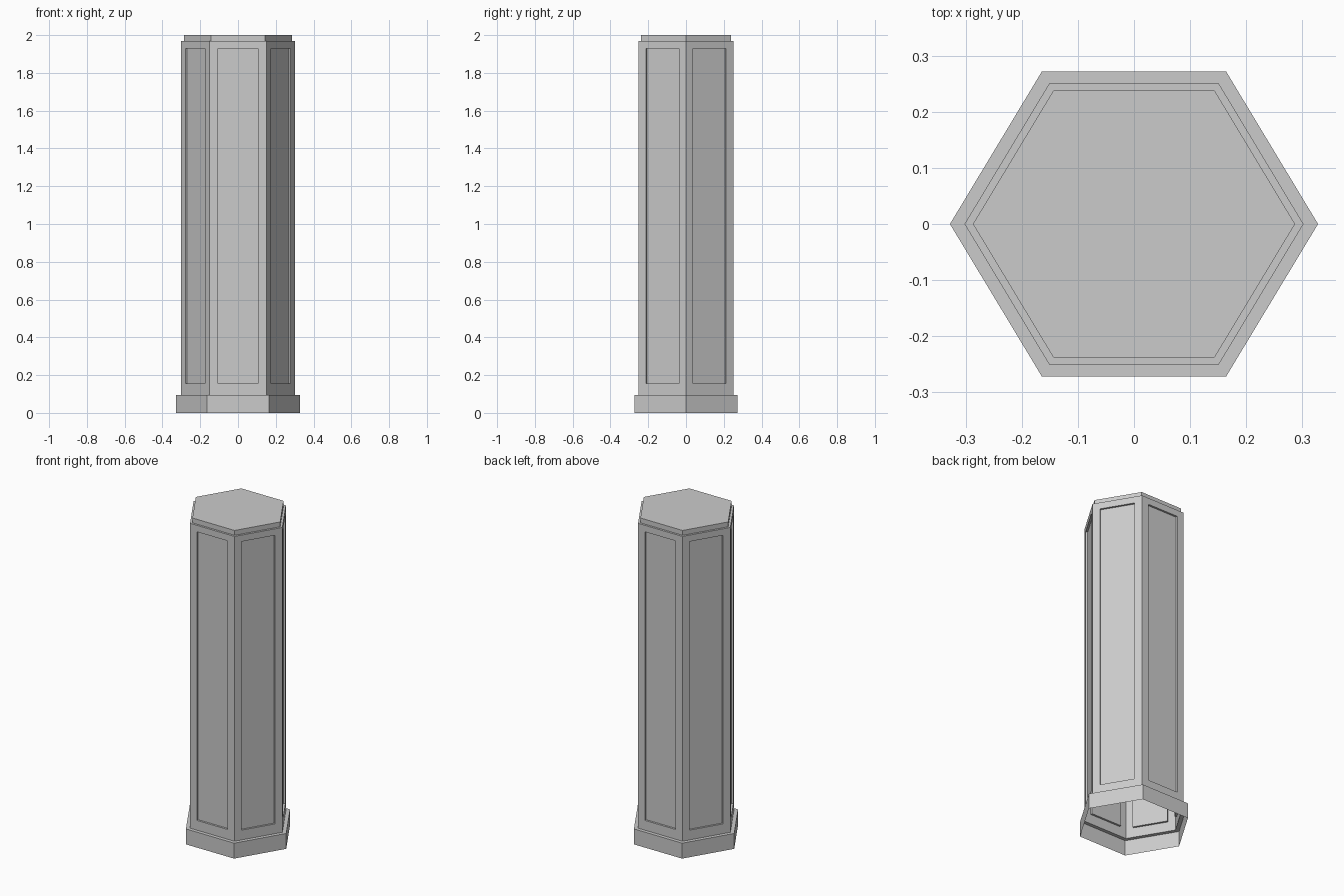
import bpy, bmesh, math
from mathutils import Vector

if "Cube" in bpy.data.objects:
    bpy.data.objects.remove(bpy.data.objects["Cube"])

SQUASH = 0.272 / 0.284      # hexagon is slightly narrower in y
MARGIN, DEPTH = 0.152, 0.012
PANEL_LOW, PANEL_HIGH = 0.155, 1.93

bm = bmesh.new()


def ring(radius, z):
    return [bm.verts.new((radius * math.cos(i * math.pi / 3),
                          radius * math.sin(i * math.pi / 3) * SQUASH, z))
            for i in range(6)]


def band(low, high):
    for i in range(6):
        j = (i + 1) % 6
        bm.faces.new((low[i], low[j], high[j], high[i]))


def frame(outer, inner):
    for i in range(4):
        j = (i + 1) % 4
        bm.faces.new((outer[i], outer[j], inner[j], inner[i]))


# One open-bottomed shell: plinth, shaft, cap
base_low, base_high = ring(0.328, 0), ring(0.328, 0.095)
body_low, body_high = ring(0.302, 0.095), ring(0.302, 1.97)
cap_low, cap_high = ring(0.287, 1.97), ring(0.287, 2.0)
for low, high in ((base_low, base_high), (base_high, body_low),
                  (body_high, cap_low), (cap_low, cap_high)):
    band(low, high)
bm.faces.new(cap_high)

# Shaft sides with recessed panels
for i in range(6):
    j = (i + 1) % 6
    outer = [body_low[i], body_low[j], body_high[j], body_high[i]]
    a, b = body_low[i].co, body_low[j].co
    along = b - a
    normal = Vector((along.y, -along.x, 0)).normalized()
    corners = []
    for t, z in ((MARGIN, PANEL_LOW), (1 - MARGIN, PANEL_LOW),
                 (1 - MARGIN, PANEL_HIGH), (MARGIN, PANEL_HIGH)):
        p = a + along * t
        corners.append(Vector((p.x, p.y, z)))
    rim = [bm.verts.new(c) for c in corners]
    floor = [bm.verts.new(c - normal * DEPTH) for c in corners]
    frame(outer, rim)
    frame(rim, floor)
    bm.faces.new(floor)

mesh = bpy.data.meshes.new("hexagonal_column")
bm.to_mesh(mesh)
bm.free()
column = bpy.data.objects.new("hexagonal_column", mesh)
bpy.context.collection.objects.link(column)
